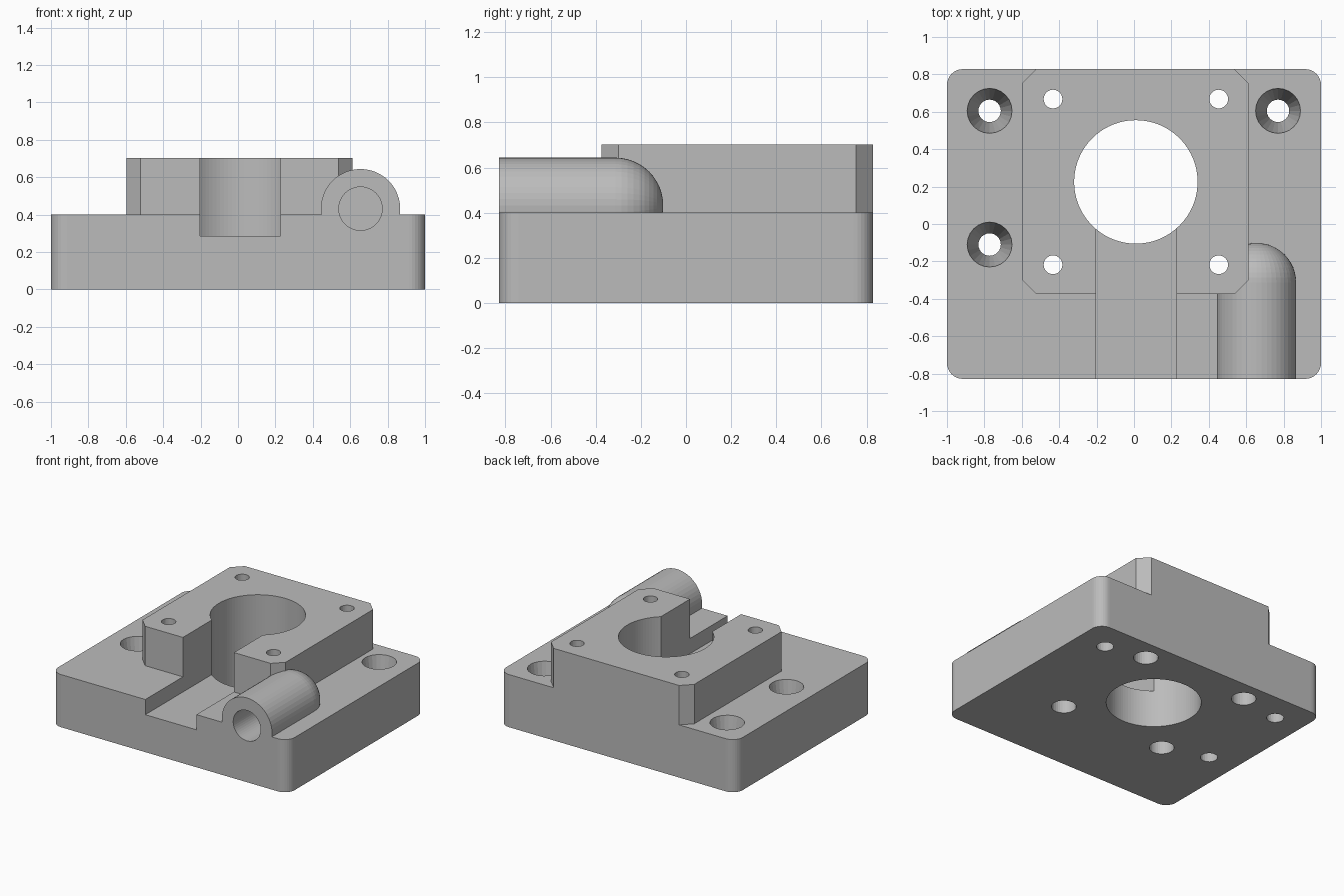
import bpy
import bmesh
from math import cos, sin, pi
from mathutils import Matrix

if "Cube" in bpy.data.objects:
    bpy.data.objects.remove(bpy.data.objects["Cube"], do_unlink=True)

HALF_X, HALF_Y = 1.0, 0.828
BASE_TOP, BLOCK_TOP = 0.402, 0.703
BORE_X, BORE_Y = 0.01, 0.225
OVER = 0.05  # how far cutters reach past a surface

grey = bpy.data.materials.new("grey plastic")
grey.use_nodes = True
grey.diffuse_color = (0.5, 0.5, 0.5, 1)
grey.node_tree.nodes["Principled BSDF"].inputs["Base Color"].default_value = (0.5, 0.5, 0.5, 1)


def finish(name, bm):
    bmesh.ops.recalc_face_normals(bm, faces=bm.faces)
    mesh = bpy.data.meshes.new(name)
    bm.to_mesh(mesh)
    bm.free()
    mesh.materials.append(grey)
    obj = bpy.data.objects.new(name, mesh)
    bpy.context.collection.objects.link(obj)
    return obj


def box(name, x0, x1, y0, y1, z0, z1, corner=0, segments=1):
    """Box whose upright edges may be chamfered or rounded."""
    bm = bmesh.new()
    bmesh.ops.create_cube(bm, size=1)
    for v in bm.verts:
        v.co = (x1 if v.co.x > 0 else x0, y1 if v.co.y > 0 else y0, z1 if v.co.z > 0 else z0)
    if corner:
        upright = [e for e in bm.edges if abs(e.verts[0].co.z - e.verts[1].co.z) > 0.01]
        bmesh.ops.bevel(bm, geom=upright, offset=corner, segments=segments,
                        profile=0.5, affect='EDGES')
    return finish(name, bm)


def lathe(name, profile, location, segments, along_y=False):
    """Solid turned from (radius, height) points; radius 0 closes to a tip."""
    bm = bmesh.new()
    rings = []
    for r, h in profile:
        count = segments if r else 1
        rings.append([bm.verts.new((r * cos(2 * pi * i / segments),
                                    r * sin(2 * pi * i / segments), h)) for i in range(count)])
    for a, b in zip(rings, rings[1:]):
        for i in range(segments):
            j = (i + 1) % segments
            if len(b) == 1:
                bm.faces.new((a[i], a[j], b[0]))
            else:
                bm.faces.new((a[i], a[j], b[j], b[i]))
    for ring in (rings[0], rings[-1]):
        if len(ring) > 1:
            bm.faces.new(ring)
    turn = Matrix.Rotation(-pi / 2, 4, 'X') if along_y else Matrix()
    bm.transform(Matrix.Translation(location) @ turn)
    return finish(name, bm)


def combine(target, tool, operation):
    mod = target.modifiers.new(tool.name, 'BOOLEAN')
    mod.operation, mod.solver, mod.object = operation, 'EXACT', tool
    bpy.context.view_layer.objects.active = target
    bpy.ops.object.modifier_apply(modifier=mod.name)
    bpy.data.objects.remove(tool, do_unlink=True)


# Base plate with rounded corners
body = box("mounting_bracket", -HALF_X, HALF_X, -HALF_Y, HALF_Y, 0, BASE_TOP, 0.085, 8)

# Raised block with chamfered corners; sunk into the plate through a square foot
block = box("raised_block", -0.597, 0.613, -0.375, HALF_Y, BASE_TOP, BLOCK_TOP, 0.075)
combine(body, block, 'UNION')

# Round-ended tube lying along the front right
R, STRAIGHT = 0.212, 0.515
dome = [(R * cos(a * pi / 24), STRAIGHT + R * sin(a * pi / 24)) for a in range(12)]
tube_at = (0.655, -HALF_Y, 0.432)
combine(body, lathe("tube", [(R, 0)] + dome + [(0, STRAIGHT + R)], tube_at, 48, True), 'UNION')
combine(body, lathe("tube_hole", [(0.116, -OVER), (0.116, STRAIGHT)], tube_at, 48, True),
        'DIFFERENCE')

# Large bore and the channel that leads to it from the front
combine(body, lathe("bore", [(0.33, -OVER), (0.33, 1)], (BORE_X, BORE_Y, 0), 96), 'DIFFERENCE')
combine(body, box("channel", -0.203, 0.228, -1, BORE_Y, 0.286, 1), 'DIFFERENCE')

# Four screw holes around the bore, counterbored from below
for sx in (-1, 1):
    for sy in (-1, 1):
        spot = (BORE_X + sx * 0.443, BORE_Y + sy * 0.443, 0)
        steps = [(0.086, -OVER), (0.086, BASE_TOP), (0.05, BASE_TOP), (0.05, 1)]
        combine(body, lathe("screw_hole", steps, spot, 32), 'DIFFERENCE')

# Three tapered mounting holes in the base plate
slope = 0.06 / BASE_TOP
taper = [(0.06 - slope * OVER, -OVER), (0.12 + slope * OVER, BASE_TOP + OVER)]
for x, y in ((-0.772, 0.605), (-0.772, -0.11), (0.77, 0.605)):
    combine(body, lathe("mounting_hole", taper, (x, y, 0), 24), 'DIFFERENCE')
